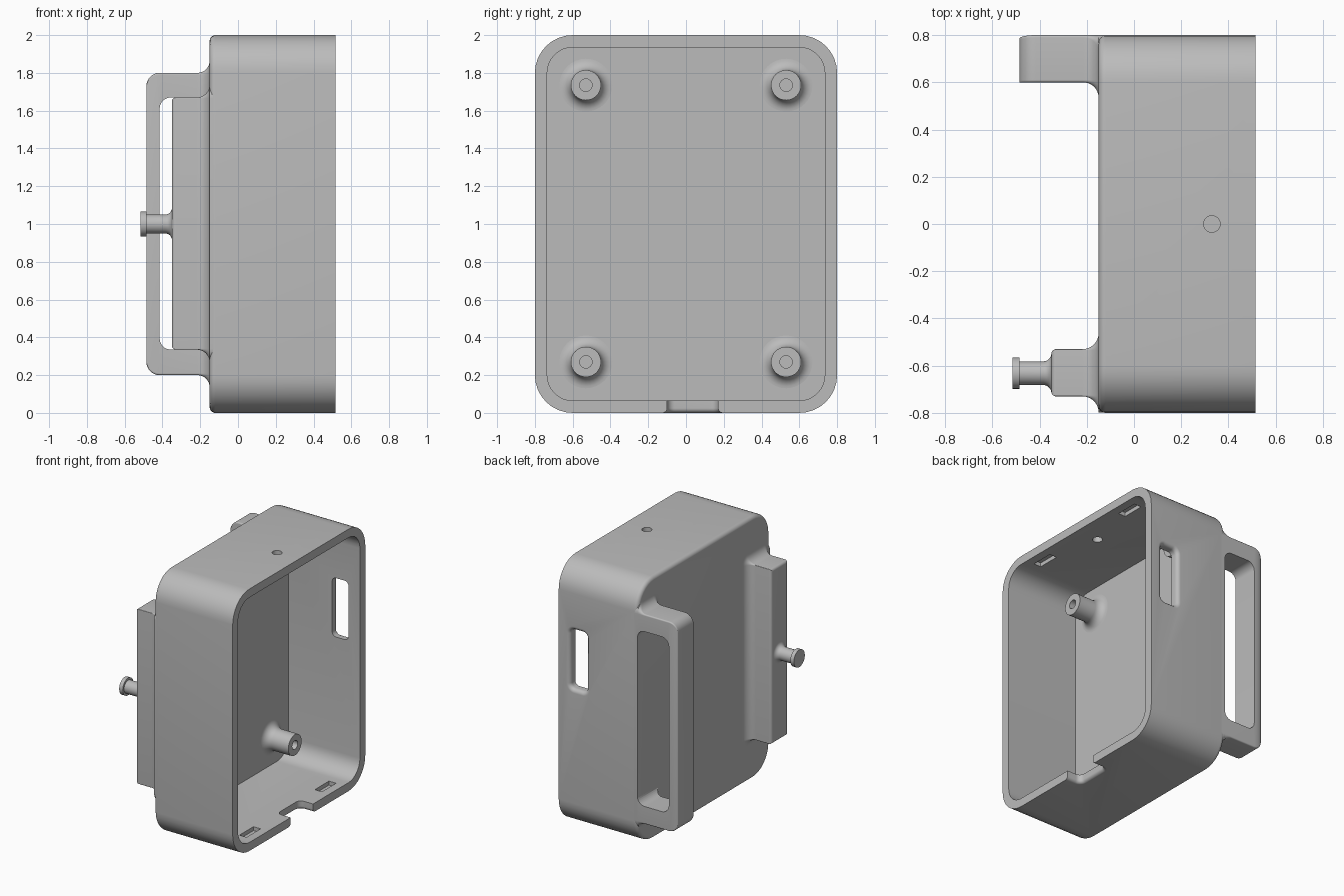
import bpy
import bmesh
from math import sin, cos, pi

cube = bpy.data.objects.get("Cube")
if cube:
    bpy.data.objects.remove(cube, do_unlink=True)

grey = bpy.data.materials.new("light_grey")
grey.use_nodes = True
grey.diffuse_color = (0.5, 0.5, 0.5, 1)
grey.node_tree.nodes["Principled BSDF"].inputs["Base Color"].default_value = (0.5, 0.5, 0.5, 1)

STEPS = 8
MAP = {"x": lambda t, u, v: (t, u, v),
       "y": lambda t, u, v: (u, t, v),
       "z": lambda t, u, v: (u, v, t)}


def ring(t, u0, u1, v0, v1, r, axis):
    """Rounded rectangle across the given axis at position t."""
    r = max(r, 0.001)
    pts = []
    for k, (u, v) in enumerate([(u1 - r, v1 - r), (u0 + r, v1 - r),
                                (u0 + r, v0 + r), (u1 - r, v0 + r)]):
        for i in range(STEPS + 1):
            a = (k + i / STEPS) * pi / 2
            pts.append(MAP[axis](t, u + r * cos(a), v + r * sin(a)))
    return pts


def loft(name, sections, axis="x"):
    """Closed skin through a list of rounded rectangles."""
    bm = bmesh.new()
    loops = [[bm.verts.new(p) for p in ring(*s, axis)] for s in sections]
    for a, b in zip(loops, loops[1:]):
        for i in range(len(a)):
            j = (i + 1) % len(a)
            bm.faces.new((a[i], a[j], b[j], b[i]))
    bm.faces.new(loops[0])
    bm.faces.new(loops[-1])
    bmesh.ops.remove_doubles(bm, verts=bm.verts, dist=0.00005)
    bmesh.ops.recalc_face_normals(bm, faces=bm.faces)
    mesh = bpy.data.meshes.new(name)
    bm.to_mesh(mesh)
    bm.free()
    mesh.materials.append(grey)
    ob = bpy.data.objects.new(name, mesh)
    bpy.context.collection.objects.link(ob)
    return ob


def arc(r):
    """Quarter round as (distance from the face, sideways offset)."""
    return [(r * (1 - cos(i * pi / 2 / STEPS)), r * (1 - sin(i * pi / 2 / STEPS)))
            for i in range(STEPS + 1)]


def grow(t, box, m, r):
    u0, u1, v0, v1 = box
    return (t, u0 - m, u1 + m, v0 - m, v1 + m, r + m)


def disc(t, cu, cv, r):
    return (t, cu - r, cu + r, cv - r, cv + r, r)


def select(ob):
    bpy.ops.object.select_all(action="DESELECT")
    ob.select_set(True)
    bpy.context.view_layer.objects.active = ob


def cut(ob, cutter):
    cutter.hide_render = True
    mod = ob.modifiers.new("cut", "BOOLEAN")
    mod.operation = "DIFFERENCE"
    mod.solver = "EXACT"
    mod.object = cutter
    select(ob)
    bpy.ops.object.modifier_apply(modifier=mod.name)
    bpy.data.objects.remove(cutter, do_unlink=True)


parts = []
BACK, RIM, FLOOR = -0.15, 0.515, -0.09
outer = (-0.8, 0.8, 0, 2)
inner = (-0.735, 0.735, 0.065, 1.935)

# Open box: floor, inner wall, rim, outer wall, rounded back edge
body = loft("case_body",
            [grow(FLOOR, inner, 0, 0.135), grow(RIM, inner, 0, 0.135), grow(RIM, outer, 0, 0.2)]
            + [grow(BACK + d, outer, -m, 0.2) for d, m in reversed(arc(0.03))])
parts.append(body)

# Side window with rounded outer edge
window = (0.28, 0.42, 1.07, 1.52)
cut(body, loft("window_cutter", [grow(0.85, window, 0.03, 0.035)]
               + [grow(0.8 - d, window, m, 0.035) for d, m in arc(0.03)]
               + [grow(0.6, window, 0, 0.035)], "y"))

# Cable notch in the bottom rim
notch = (0.4, 0.7, -0.1, 0.17)
cut(body, loft("notch_cutter", [grow(-0.05, notch, 0.025, 0.04)]
               + [grow(d, notch, m, 0.04) for d, m in arc(0.025)]
               + [grow(0.15, notch, 0, 0.04)], "z"))

# Small hole through the top
cut(body, loft("hole_cutter", [disc(1.85, 0.33, 0, 0.035), disc(2.1, 0.33, 0, 0.035)], "z"))

# Shallow latch recesses inside the top and bottom walls
for y in (-0.455, 0.455):
    for z in (0.065, 1.935):
        box = (0.39, 0.45, y - 0.085, y + 0.085)
        cut(body, loft("recess_cutter", [grow(z - 0.03, box, 0, 0),
                                         grow(z + 0.03, box, 0, 0)], "z"))

# Four screw posts with flared feet and blind holes
for side, y in (("right", -0.53), ("left", 0.53)):
    for level, z in (("lower", 0.27), ("upper", 1.735)):
        parts.append(loft(f"{level}_{side}_post",
                          [disc(FLOOR - 0.02, y, z, 0.14)]
                          + [disc(FLOOR + d, y, z, 0.08 + m) for d, m in arc(0.06)]
                          + [disc(0.11, y, z, 0.08), disc(0.11, y, z, 0.033),
                             disc(-0.03, y, z, 0.033)]))

# Grip on the left edge, filleted into the back, with a long slot
grip = [(BACK + 0.03, 0.535, 0.8, 0.135, 1.865, 0.075)]
grip += [(BACK - d, 0.6 - m, 0.8, 0.2 - m, 1.8 + m, 0.01 + m) for d, m in arc(0.065)]
grip += [(-0.485 + d, 0.6, 0.8 - m * 0.2, 0.2 + m, 1.8 - m, 0.01) for d, m in reversed(arc(0.07))]
handle = loft("handle", grip)
slot = (-0.415, BACK, 0.335, 1.67)
cut(handle, loft("slot_cutter", [grow(0.4, slot, 0, 0.06), grow(1, slot, 0, 0.06)], "y"))
parts.append(handle)

# Raised rail on the right edge
rail = (-0.73, -0.53, 0.335, 1.67)
parts.append(loft("rail", [grow(BACK + 0.03, rail, 0.068, 0.005)]
                  + [grow(BACK - d, rail, m, 0.005) for d, m in arc(0.068)]
                  + [grow(-0.35 + d, rail, -m, 0.005) for d, m in reversed(arc(0.02))]))

# Strap peg with a flat head
py, pz = -0.632, 1.0
parts.append(loft("peg", [disc(-0.33, py, pz, 0.08)]
                  + [disc(-0.35 - d, py, pz, 0.05 + m) for d, m in arc(0.035)]
                  + [disc(-0.485, py, pz, 0.05), disc(-0.485, py, pz, 0.066),
                     disc(-0.515, py, pz, 0.066)]))

for ob in parts:
    select(ob)
    bpy.ops.object.shade_smooth_by_angle(angle=pi / 6)
